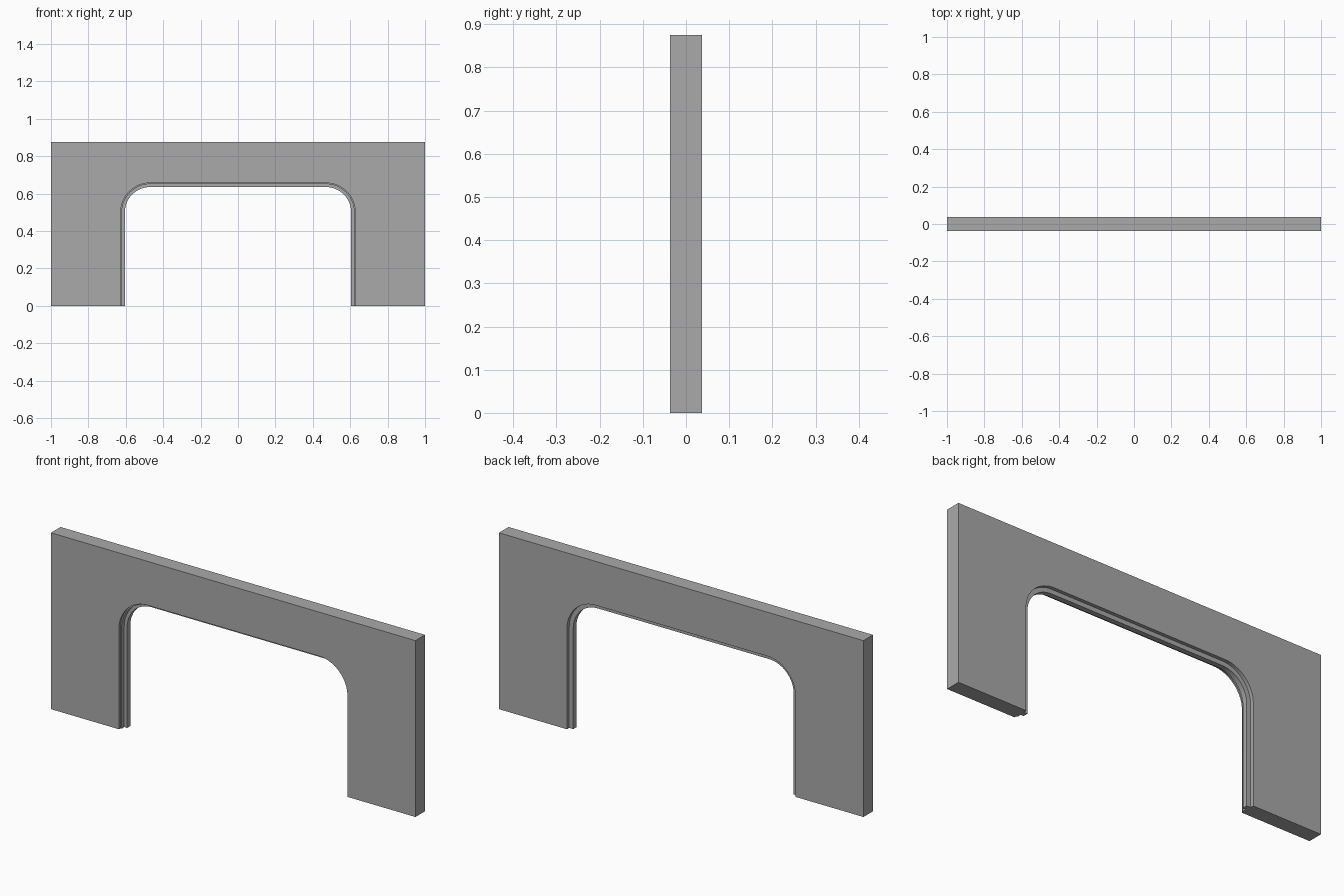
import bpy, bmesh, math

if "Cube" in bpy.data.objects:
    bpy.data.objects.remove(bpy.data.objects["Cube"])

W, H, Y = 1.0, 0.875, 0.0375      # half width, height, half depth
CX, CZ = 0.47, 0.50               # centre of the opening's corner arcs
SEG = 16

# Jamb profile from front to back: (corner radius, y), with step and raised lip
PROFILE = [(0.157, -Y), (0.157, -0.026), (0.151, -0.026), (0.151, -0.005),
           (0.135, -0.005), (0.135, 0.02), (0.157, 0.02), (0.157, Y)]


def arch(r):
    """Outline of the opening, from left foot over the top to right foot."""
    left = [(-CX - r * math.cos(a), CZ + r * math.sin(a))
            for a in (math.pi / 2 * i / SEG for i in range(SEG + 1))]
    half = [(-CX - r, 0.0)] + left
    return half + [(-x, z) for x, z in reversed(half)]


bm = bmesh.new()

# Moulded lining of the opening
loops = [[bm.verts.new((x, y, z)) for x, z in arch(r)] for r, y in PROFILE]
for a, b in zip(loops, loops[1:]):
    for i in range(len(a) - 1):
        bm.faces.new((a[i], a[i + 1], b[i + 1], b[i]))

# Outer corners, front and back wall faces
corners = [(W, 0), (W, H), (-W, H), (-W, 0)]
front = [bm.verts.new((x, -Y, z)) for x, z in corners]
back = [bm.verts.new((x, Y, z)) for x, z in corners]
bm.faces.new(loops[0] + front)
bm.faces.new(loops[-1] + back)

# Sides and top
for i in range(3):
    bm.faces.new((front[i], front[i + 1], back[i + 1], back[i]))

# Feet
bm.faces.new([lp[0] for lp in loops] + [back[3], front[3]])
bm.faces.new([lp[-1] for lp in loops] + [back[0], front[0]])

bmesh.ops.recalc_face_normals(bm, faces=bm.faces)
bmesh.ops.triangulate(bm, faces=[f for f in bm.faces if len(f.verts) > 4])
mesh = bpy.data.meshes.new("portal_wall")
bm.to_mesh(mesh)
bm.free()

grey = bpy.data.materials.new("plain grey")
grey.diffuse_color = (0.4, 0.4, 0.4, 1)
grey.use_nodes = True
grey.node_tree.nodes["Principled BSDF"].inputs["Base Color"].default_value = grey.diffuse_color
mesh.materials.append(grey)

wall = bpy.data.objects.new("portal_wall", mesh)
bpy.context.collection.objects.link(wall)
bpy.context.view_layer.objects.active = wall
wall.select_set(True)
bpy.ops.object.shade_smooth_by_angle(angle=math.radians(30))
